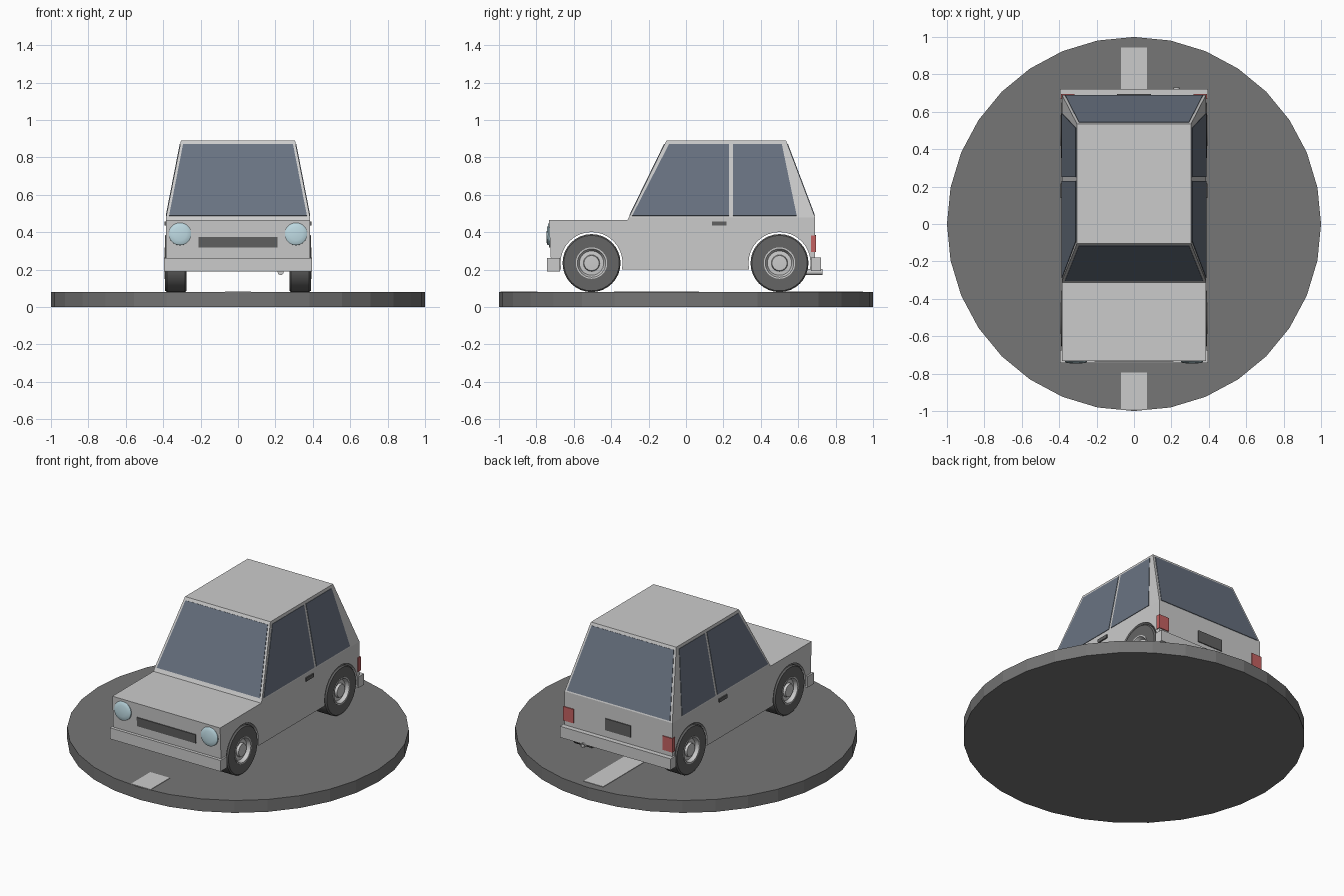
import bpy, bmesh
from math import sin, cos, pi, radians
from mathutils import Vector, Matrix

if "Cube" in bpy.data.objects:
    bpy.data.objects.remove(bpy.data.objects["Cube"])


def material(name, rgb):
    m = bpy.data.materials.new(name)
    m.diffuse_color = (*rgb, 1)
    m.use_nodes = True
    m.node_tree.nodes["Principled BSDF"].inputs["Base Color"].default_value = m.diffuse_color
    return m


ASPHALT = material("asphalt", (0.18, 0.18, 0.18))
RUBBER = material("rubber", (0.13, 0.13, 0.13))
GLASS = material("window_glass", (0.14, 0.17, 0.22))
TRIM = material("dark_trim", (0.12, 0.12, 0.12))
LENS = material("lamp_lens", (0.5, 0.68, 0.74))
RED = material("tail_red", (0.55, 0.12, 0.12))


def finish(name, bm, mat=None, smooth=False):
    bmesh.ops.recalc_face_normals(bm, faces=bm.faces[:])
    me = bpy.data.meshes.new(name)
    bm.to_mesh(me)
    bm.free()
    if smooth:
        me.shade_smooth()
        me.set_sharp_from_angle(angle=radians(30))
    if mat:
        me.materials.append(mat)
    ob = bpy.data.objects.new(name, me)
    bpy.context.collection.objects.link(ob)
    return ob


def box(name, lo, hi, mat=None):
    lo, hi = Vector(lo), Vector(hi)
    bm = bmesh.new()
    bmesh.ops.create_cube(bm, size=1, matrix=Matrix.Translation((lo + hi) / 2)
                          @ Matrix.Diagonal((*(hi - lo), 1)))
    return finish(name, bm, mat)


def prism(name, pts, offset, mat=None):
    """Extrude a planar outline along an offset vector."""
    bm = bmesh.new()
    f = bm.faces.new([bm.verts.new(p) for p in pts])
    r = bmesh.ops.extrude_face_region(bm, geom=[f], use_keep_orig=True)
    bmesh.ops.translate(bm, vec=offset,
                        verts=[v for v in r["geom"] if isinstance(v, bmesh.types.BMVert)])
    return finish(name, bm, mat)


def lathe(name, profile, matrix, mat=None, closed=False, n=32):
    """Revolve (radius, height) points about local z."""
    bm = bmesh.new()
    vs = [bm.verts.new((r, 0, h)) for r, h in profile]
    es = [bm.edges.new(p) for p in zip(vs, vs[1:])]
    if closed:
        es.append(bm.edges.new((vs[-1], vs[0])))
    bmesh.ops.spin(bm, geom=vs + es, axis=(0, 0, 1), cent=(0, 0, 0),
                   angle=2 * pi, steps=n, use_duplicate=False)
    bmesh.ops.remove_doubles(bm, verts=bm.verts[:], dist=1e-5)
    bm.transform(matrix)
    return finish(name, bm, mat, True)


# Round road base with centre dashes
bm = bmesh.new()
bmesh.ops.create_cone(bm, cap_ends=True, segments=32, radius1=1, radius2=1, depth=0.08,
                      matrix=Matrix.Translation((0, 0, 0.04)))
finish("road_base", bm, ASPHALT)
for y0, y1 in ((-0.993, -0.795), (-0.385, 0.07), (0.48, 0.945)):
    box("road_dash", (-0.07, y0, 0.07), (0.07, y1, 0.083))

# Lower body: side profile with wheel arches, extruded across
AXLES, AXLE_Z, ARCH = (-0.505, 0.5), 0.235, 0.166
profile = [(-0.72, 0.2)]
for ay in AXLES:
    for i in range(19):
        a = radians(192 - 204 * i / 18)
        p = (ay + ARCH * cos(a), AXLE_Z + ARCH * sin(a))
        profile.append((p[0], 0.2) if i in (0, 18) else p)
profile += [(0.69, 0.2), (0.69, 0.48), (-0.305, 0.48), (-0.313, 0.465), (-0.733, 0.465)]
prism("body", [(-0.385, y, z) for y, z in profile], (0.77, 0, 0))

# Cabin
Z0, Z1 = 0.48, 0.89


def cabin_x(z): return 0.385 - 0.08 * (z - Z0) / (Z1 - Z0)
def cabin_front(z): return -0.305 + 0.2 * (z - Z0) / (Z1 - Z0)
def cabin_rear(z): return 0.69 - 0.155 * (z - Z0) / (Z1 - Z0)


bm = bmesh.new()
rings = [[bm.verts.new((sx * cabin_x(z), fy(z), z)) for sx, fy in
          ((-1, cabin_front), (1, cabin_front), (1, cabin_rear), (-1, cabin_rear))]
         for z in (Z0, Z1)]
bm.faces.new(rings[0])
bm.faces.new(rings[1])
for i in range(4):
    j = (i + 1) % 4
    bm.faces.new((rings[0][i], rings[0][j], rings[1][j], rings[1][i]))
finish("cabin", bm)

# Windows, thin panes on the cabin faces
LO, HI = 0.488, 0.872
for name, fy, dy in (("windscreen", cabin_front, -0.003), ("rear_window", cabin_rear, 0.003)):
    prism(name, [(s * (cabin_x(z) - 0.015), fy(z), z)
                 for s, z in ((-1, LO), (1, LO), (1, HI), (-1, HI))], (0, dy, 0.001), GLASS)
for s in (-1, 1):
    for name, ys in (("front_side_window", (-0.288, 0.23, 0.23, -0.09)),
                     ("rear_side_window", (0.25, 0.592, 0.512, 0.25))):
        prism(name, [(s * cabin_x(z), y, z) for y, z in zip(ys, (LO, LO, HI, HI))],
              (s * 0.003, 0, 0.0005), GLASS)

# Parts repeated on both sides
TYRE = [(0.083, 0.275), (0.147, 0.275), (0.155, 0.283), (0.155, 0.38), (0.148, 0.389), (0.083, 0.389)]
RIM = [(0, 0.285), (0.084, 0.285), (0.084, 0.392), (0.076, 0.392), (0.065, 0.37),
       (0.044, 0.372), (0.04, 0.386), (0, 0.388)]
LAMP = [(0, 0), (0.06, 0), (0.06, 0.012), (0.054, 0.016), (0.035, 0.02), (0, 0.023)]
for s in (-1, 1):
    for ay in AXLES:
        m = Matrix.Translation((0, ay, AXLE_Z)) @ Matrix.Rotation(s * pi / 2, 4, 'Y')
        lathe("tyre", TYRE, m, RUBBER, closed=True)
        lathe("wheel_rim", RIM, m)
    lathe("headlight", LAMP, Matrix.Translation((s * 0.31, -0.724, 0.39))
          @ Matrix.Rotation(radians(86), 4, 'X'), LENS)
    xs = sorted((s * 0.318, s * 0.39))
    box("tail_light", (xs[0], 0.668, 0.293), (xs[1], 0.696, 0.383), RED)
    xs = sorted((s * 0.375, s * 0.393))
    box("door_handle", (xs[0], 0.138, 0.435), (xs[1], 0.217, 0.457), TRIM)

# Grille, number plate and bumpers
prism("grille", [(x, -0.733 + 0.049 * (0.465 - z), z) for x, z in
                 ((-0.21, 0.318), (0.21, 0.318), (0.21, 0.375), (-0.21, 0.375))],
      (0, -0.006, 0), TRIM)
box("number_plate", (-0.09, 0.685, 0.31), (0.09, 0.696, 0.385), TRIM)
box("front_bumper", (-0.395, -0.743, 0.19), (0.395, -0.675, 0.262))
box("rear_bumper", (-0.395, 0.668, 0.192), (0.395, 0.722, 0.264))

# Exhaust pipe
lathe("exhaust_pipe", [(0.01, 0.02), (0.01, 0.1), (0.016, 0.1), (0.016, 0), (0, 0), (0, 0.02), (0.01, 0.02)],
      Matrix.Translation((0.228, 0.63, 0.187)) @ Matrix.Rotation(-pi / 2, 4, 'X'), n=16)
